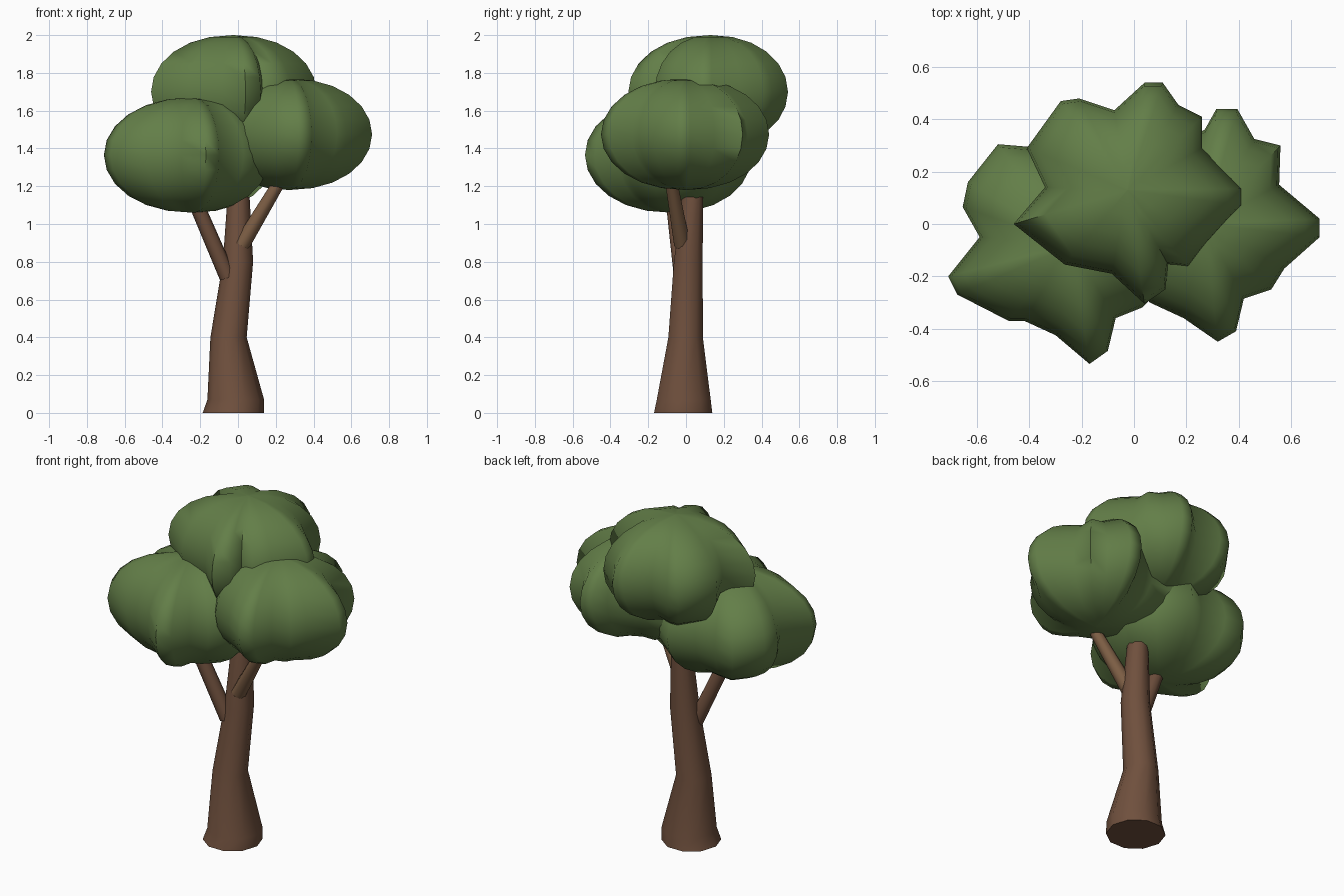
import bpy, bmesh, math
from mathutils import Vector

if "Cube" in bpy.data.objects:
    bpy.data.objects.remove(bpy.data.objects["Cube"])


def material(name, rgb):
    m = bpy.data.materials.new(name)
    m.diffuse_color = (*rgb, 1)
    m.use_nodes = True
    m.node_tree.nodes["Principled BSDF"].inputs["Base Color"].default_value = m.diffuse_color
    return m


def loft(name, rings, mat, angle):
    """Skin a stack of equal-length rings, capping both ends."""
    bm = bmesh.new()
    loops = [[bm.verts.new(p) for p in ring] for ring in rings]
    n = len(loops[0])
    for a, b in zip(loops, loops[1:]):
        for i in range(n):
            j = (i + 1) % n
            bm.faces.new((a[i], a[j], b[j], b[i]))
    bm.faces.new(loops[0][::-1])
    bm.faces.new(loops[-1])
    bmesh.ops.remove_doubles(bm, verts=bm.verts, dist=1e-5)
    bmesh.ops.recalc_face_normals(bm, faces=bm.faces)
    me = bpy.data.meshes.new(name)
    bm.to_mesh(me)
    bm.free()
    me.materials.append(mat)
    ob = bpy.data.objects.new(name, me)
    bpy.context.collection.objects.link(ob)
    bpy.ops.object.select_all(action='DESELECT')
    ob.select_set(True)
    bpy.context.view_layer.objects.active = ob
    bpy.ops.object.shade_smooth_by_angle(angle=math.radians(angle))
    return ob


def circle(centre, r, axis=Vector((0, 0, 1)), n=10):
    q = Vector((0, 0, 1)).rotation_difference(axis)
    return [Vector(centre) + q @ Vector((r * math.cos(t), r * math.sin(t), 0))
            for t in (2 * math.pi * i / n for i in range(n))]


def branch(name, a, b, r0, r1, mat):
    axis = (Vector(b) - Vector(a)).normalized()
    loft(name, [circle(a, r0, axis, 8), circle(b, r1, axis, 8)], mat, 50)


def foliage(name, centre, half_height, outline, mat, steps=12):
    """Ellipsoid whose plan is a lobed outline shrinking towards both poles."""
    cx, cy, cz = centre
    rings = []
    for k in range(steps + 1):
        t = -math.pi / 2 + math.pi * k / steps
        s = max(math.cos(t), 0) ** 0.93
        z = cz + half_height * math.sin(t)
        rings.append([Vector((cx + (x - cx) * s, cy + (y - cy) * s, z))
                      for x, y in outline])
    # pole rings collapse to single points; drop the degenerate caps by tiny rings
    for k, e in ((0, 0.004), (steps, 0.004)):
        rings[k] = [Vector((cx + (x - cx) * e, cy + (y - cy) * e, rings[k][0].z))
                    for x, y in outline]
    loft(name, rings, mat, 70)


bark = material("bark", (0.16, 0.08, 0.047))
light_bark = material("light_bark", (0.21, 0.115, 0.06))
leaf = material("leaf", (0.125, 0.21, 0.065))

# trunk: flared base, slightly curved and tapering into the crown
sections = [(-0.025, -0.015, 0, 0.162), (-0.012, -0.012, 0.07, 0.150),
            (-0.05, -0.002, 0.4, 0.096), (0, 0.012, 0.8, 0.08),
            (0.003, 0.035, 1.15, 0.058), (0.01, 0.05, 1.4, 0.045)]
loft("trunk", [circle((x, y, z), r) for x, y, z, r in sections], bark, 50)

# two side branches
branch("left_branch", (-0.055, -0.02, 0.72), (-0.27, -0.08, 1.22), 0.044, 0.038, bark)
branch("right_branch", (0.02, -0.02, 0.89), (0.26, -0.09, 1.29), 0.043, 0.03, light_bark)

# three lobed leaf clumps, outlines as seen from above
foliage("left_foliage", (-0.24, -0.08, 1.365), 0.305, [
    (-0.71, -0.2), (-0.59, -0.05), (-0.655, 0.065), (-0.635, 0.16), (-0.52, 0.305),
    (-0.40, 0.295), (-0.25, 0.27), (-0.12, 0.35), (0.03, 0.23), (0.2, 0.12),
    (0.15, -0.04), (0.17, -0.18), (0.03, -0.32), (-0.07, -0.36), (-0.1, -0.485),
    (-0.17, -0.535), (-0.3, -0.425), (-0.42, -0.37), (-0.48, -0.37), (-0.675, -0.27)], leaf)

foliage("right_foliage", (0.27, 0.0, 1.475), 0.295, [
    (0.71, 0.02), (0.71, -0.05), (0.575, -0.17), (0.525, -0.25), (0.42, -0.285),
    (0.39, -0.41), (0.32, -0.45), (0.19, -0.36), (0.06, -0.3), (-0.02, -0.19),
    (-0.13, -0.04), (-0.08, 0.13), (-0.05, 0.28), (0.1, 0.28), (0.27, 0.36),
    (0.315, 0.44), (0.395, 0.44), (0.46, 0.325), (0.56, 0.3), (0.555, 0.15)], leaf)

foliage("top_foliage", (-0.025, 0.13, 1.70), 0.30, [
    (-0.46, 0.0), (-0.34, 0.14), (-0.41, 0.29), (-0.28, 0.47), (-0.21, 0.48),
    (-0.075, 0.435), (0.04, 0.54), (0.11, 0.54), (0.17, 0.455), (0.26, 0.41),
    (0.26, 0.29), (0.415, 0.135), (0.415, 0.07), (0.28, -0.08), (0.21, -0.165),
    (0.13, -0.155), (0.12, -0.25), (0.04, -0.305), (-0.085, -0.19), (-0.265, -0.155)], leaf)
